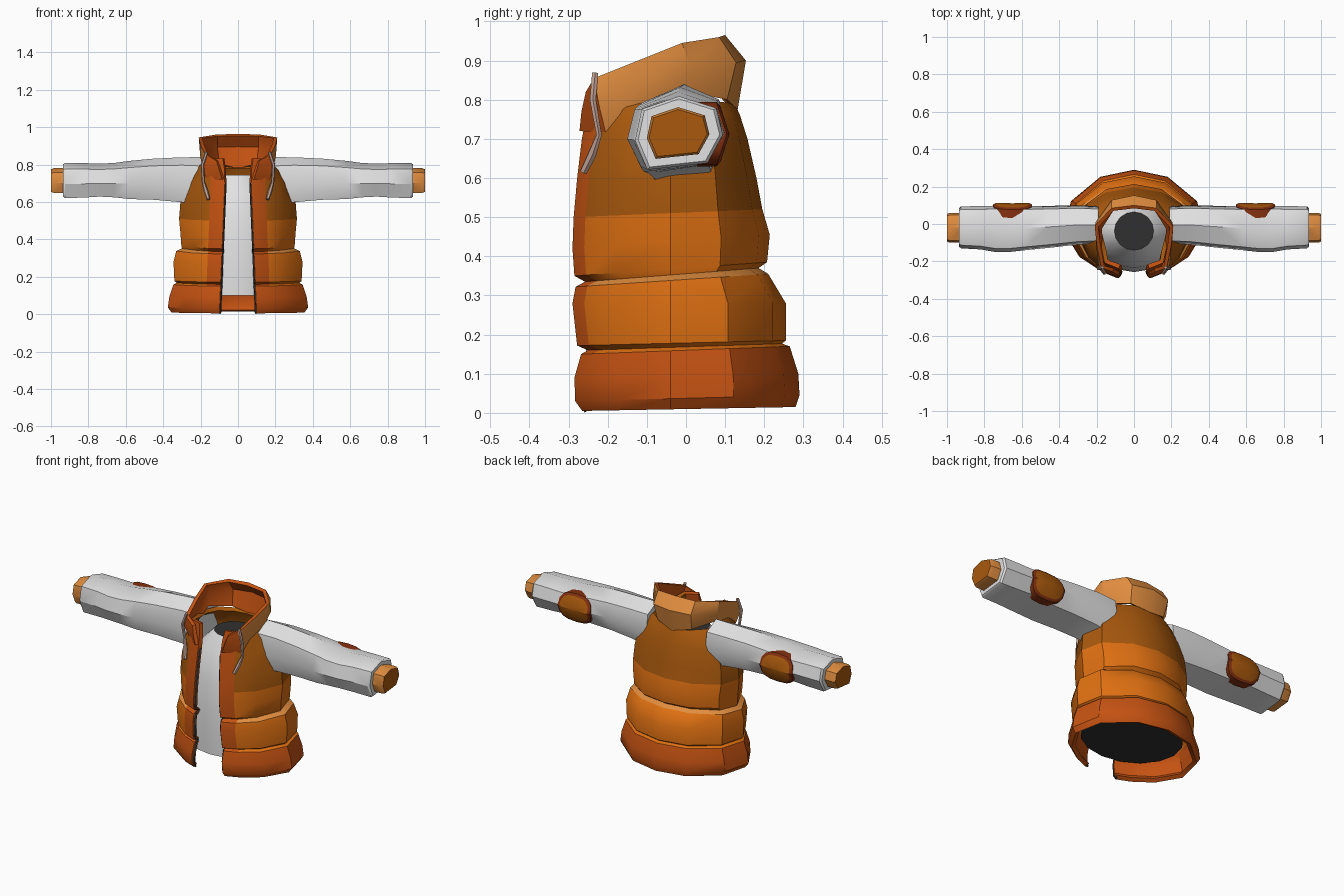
import bpy, bmesh, math
from mathutils import Vector

if "Cube" in bpy.data.objects:
    bpy.data.objects.remove(bpy.data.objects["Cube"])


def colour(name, r, g, b):
    m = bpy.data.materials.new(name)
    m.diffuse_color = (r, g, b, 1)
    m.use_nodes = True
    m.node_tree.nodes["Principled BSDF"].inputs["Base Color"].default_value = m.diffuse_color
    return m


ORANGE = colour("orange", .75, .165, .006)
RUST = colour("rust orange", .56, .085, .006)
BROWN = colour("brown orange", .40, .10, .004)
LIGHT = colour("light orange", .76, .27, .05)
WHITE = colour("white", .76, .76, .76)
DARK = colour("charcoal", .03, .03, .03)
CORD = colour("dusty pink", .54, .36, .30)
MAROON = colour("red brown", .23, .03, .005)


def loft(name, rings, mats, rule=None, closed=True, caps=None, mirror=False, thick=0, angle=35):
    """Skin rings of points; rule(i, j) picks a material, caps = (start, end) materials."""
    bm = bmesh.new()
    vs = [[bm.verts.new(p) for p in ring] for ring in rings]
    n = len(rings[0])
    for i in range(len(rings) - 1):
        for j in range(n if closed else n - 1):
            k = (j + 1) % n
            f = bm.faces.new((vs[i][j], vs[i][k], vs[i + 1][k], vs[i + 1][j]))
            f.material_index = rule(i, j) if rule else 0
    if caps:
        bm.faces.new(vs[0][::-1]).material_index = caps[0]
        bm.faces.new(vs[-1]).material_index = caps[1]
        bmesh.ops.recalc_face_normals(bm, faces=bm.faces)
    me = bpy.data.meshes.new(name)
    bm.to_mesh(me)
    bm.free()
    ob = bpy.data.objects.new(name, me)
    bpy.context.collection.objects.link(ob)
    for m in mats:
        me.materials.append(m)
    bpy.ops.object.select_all(action='DESELECT')
    ob.select_set(True)
    bpy.context.view_layer.objects.active = ob
    if thick:
        s = ob.modifiers.new("thickness", 'SOLIDIFY')
        s.thickness, s.offset = thick, -1
        if name == "collar":
            s.material_offset = s.material_offset_rim = 1
        bpy.ops.object.modifier_apply(modifier=s.name)
    if mirror:
        s = ob.modifiers.new("mirror", 'MIRROR')
        s.use_mirror_merge = False
        bpy.ops.object.modifier_apply(modifier=s.name)
    bpy.ops.object.shade_smooth_by_angle(angle=math.radians(angle))
    return ob


def both_sides(half):
    """Extend a right half, ending on the back centre, to the left side."""
    return half + [(-x, y, z) for x, y, z in half[-2::-1]]


def tube(name, path, radii, mat, sides=6):
    rings = []
    for i, p in enumerate(path):
        d = (Vector(path[min(i + 1, len(path) - 1)]) - Vector(path[max(i - 1, 0)])).normalized()
        u = d.cross(Vector((0, 1, 0))).normalized()
        v = d.cross(u)
        rings.append([Vector(p) + radii[i] * (u * math.cos(a) + v * math.sin(a))
                      for a in (j * math.tau / sides for j in range(sides))])
    loft(name, rings, [mat], caps=(0, 0), mirror=True)


# Padded vest: front z, back z, half width, front y, back y
LEVELS = [
    (.005, .015, .355, -.265, .28), (.03, .045, .375, -.283, .29),
    (.09, .10, .367, -.285, .287), (.15, .17, .345, -.268, .265),
    (.16, .177, .328, -.25, .245), (.172, .185, .34, -.278, .255),
    (.28, .28, .345, -.29, .255), (.322, .355, .33, -.282, .21),
    (.335, .37, .30, -.258, .185), (.35, .385, .303, -.285, .207),
    (.42, .455, .308, -.29, .214), (.50, .52, .315, -.287, .195),
    (.60, .60, .308, -.278, .18), (.70, .70, .285, -.266, .157),
    (.78, .76, .24, -.25, .138), (.835, .79, .19, -.238, .125)]
rings, edge = [], []
for zf, zb, w, yf, yb in LEVELS:
    o = .10 - .042 * zf + max(0, zf - .75) * .2
    x1 = o + .075
    half = [(o, yf), (x1, yf + .03), (max(.78 * w, x1 + .012), yf * .62), (w, -.04),
            (.9 * w, .42 * yb), (.48 * w, .87 * yb), (0, yb)]
    rings.append(both_sides([(x, y, zf + (zb - zf) * (y - yf) / (yb - yf)) for x, y in half]))
    edge.append((o - .003, yf + .012, zf))


def vest_colour(i, j):
    if j in (0, 11) or i < 3:
        return 1                    # plackets and hem
    if i == 7:
        return 3                    # pale seam ledge
    return 2 if i >= 11 else 0      # yoke / padded bands


loft("vest", rings, [ORANGE, RUST, BROWN, LIGHT], vest_colour, closed=False, thick=.024)
tube("zipper_edge", edge[:14], [.007] * 14, DARK, 4)

# Standing collar: rows from base to rim, points from front to back
COLLAR = [
    [(.085, -.272, .72), (.168, -.205, .715), (.185, -.12, .785), (.19, -.02, .825),
     (.11, .105, .80), (0, .132, .775)],
    [(.10, -.267, .77), (.19, -.222, .785), (.203, -.11, .85), (.205, .01, .885),
     (.12, .128, .895), (0, .153, .90)],
    [(.115, -.256, .82), (.175, -.235, .855), (.20, -.11, .905), (.21, -.01, .945),
     (.12, .085, .96), (0, .10, .965)]]
loft("collar", [both_sides(r) for r in COLLAR], [LIGHT, RUST],
     lambda i, j: int(j in (0, 9)), closed=False, thick=.02)

# Inner shirt: z, half width, front y, back y
SHIRT = [(.10, .28, -.255, .22), (.25, .265, -.257, .18), (.36, .25, -.25, .15),
         (.52, .24, -.235, .15), (.65, .20, -.195, .12), (.745, .105, -.14, .065)]
rings = []
for z, w, yf, yb in SHIRT:
    c, r = (yf + yb) / 2, (yb - yf) / 2
    rings.append([(w * math.cos(a), c + r * math.sin(a), z)
                  for a in (j * math.tau / 16 for j in range(16))])
loft("shirt", rings, [WHITE, DARK], caps=(1, 1))

# Sleeves with seven-sided sections, and cuffs
SECTION = [(1, -.05), (.85, .68), (0, 1), (-.85, .65), (-1, -.2), (-.72, -1), (.65, -.82)]


def sections(table):
    return [[(x, yc + ry * u, zc + rz * v) for u, v in SECTION] for x, yc, ry, zc, rz in table]


loft("sleeves", sections([
    (.19, -.005, .10, .705, .135), (.30, -.005, .105, .719, .12), (.45, -.015, .112, .722, .11),
    (.58, -.022, .118, .718, .102), (.66, -.025, .124, .717, .092), (.74, -.026, .124, .717, .088),
    (.82, -.02, .116, .716, .092), (.925, -.018, .112, .715, .094), (.935, -.018, .104, .715, .087)]),
    [WHITE], caps=(0, 0), mirror=True)
loft("cuffs", sections([
    (.91, -.02, .08, .715, .066), (.985, -.02, .08, .715, .066), (1.0, -.02, .074, .715, .06)]),
    [LIGHT, BROWN], lambda i, j: 0, caps=(0, 1), mirror=True)

# Elbow patches wrapped over the back of the sleeves
rings = []
for size, lift in ((1, -.05), (1, 0), (.86, .007), (.1, .007)):
    ring = []
    for j in range(16):
        a = j * math.tau / 16
        c, s = math.cos(a), math.sin(a)
        dx = size * .105 * math.copysign(abs(c) ** .7, c)
        dz = size * .082 * math.copysign(abs(s) ** .7, s)
        ring.append((.65 + dx, .104 + lift - .32 * abs(dz), .712 + dz))
    rings.append(ring)
loft("elbow_patches", rings, [BROWN, MAROON], lambda i, j: int(i < 2), caps=(1, 0), mirror=True)

# Collar drawstrings, thicker at the tips
tube("drawstrings", [(.168, -.232, .867), (.19, -.238, .80), (.186, -.222, .71),
                     (.172, -.24, .66), (.158, -.262, .615)],
     [.009, .009, .008, .012, .010], CORD)
